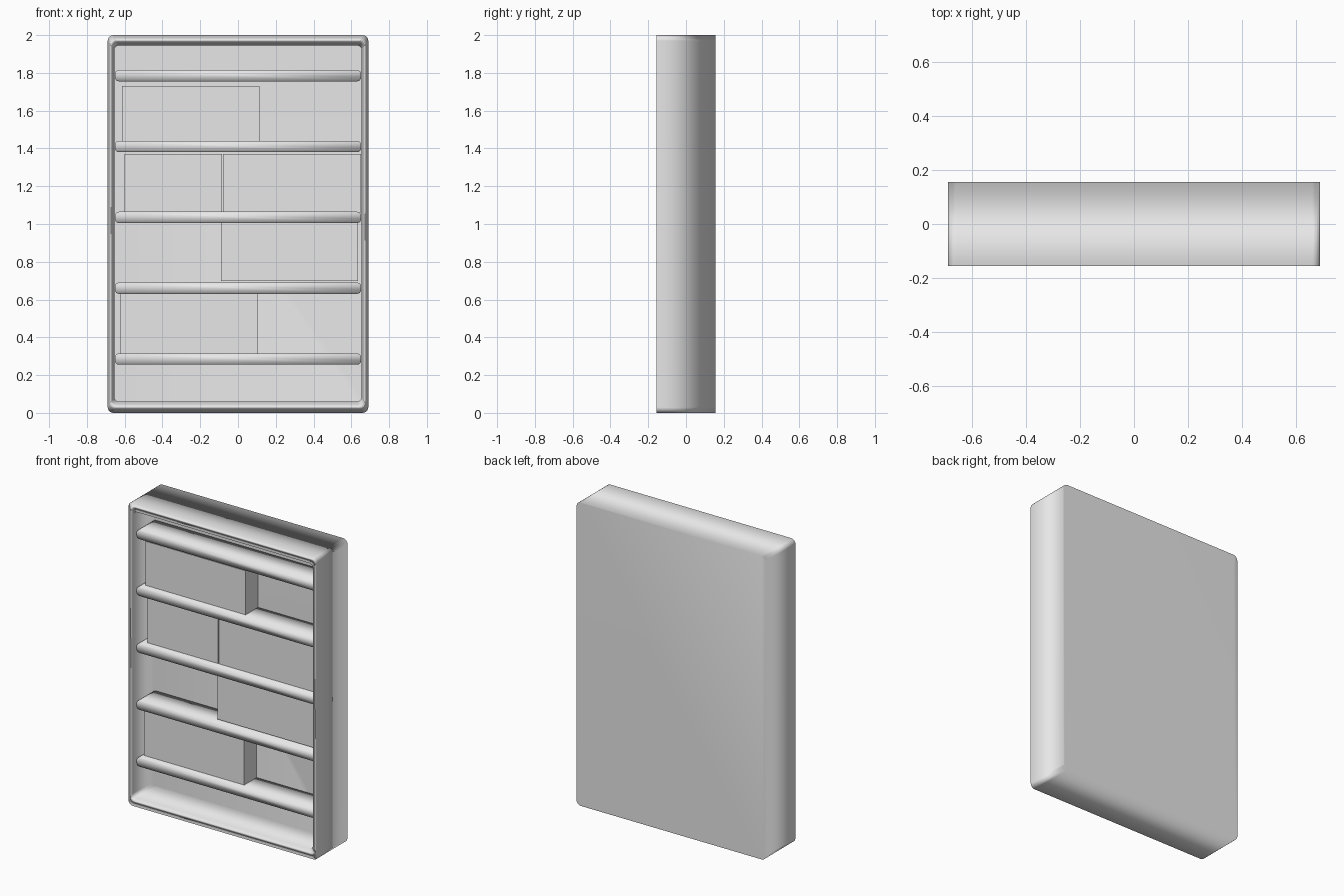
import bpy, bmesh, math

cube = bpy.data.objects.get("Cube")
if cube:
    bpy.data.objects.remove(cube, do_unlink=True)

grey = bpy.data.materials.new("plain_grey")
grey.use_nodes = True
colour = (0.8, 0.8, 0.8, 1)
grey.diffuse_color = colour
grey.node_tree.nodes["Principled BSDF"].inputs["Base Color"].default_value = colour


def outline(x0, x1, z0, z1, r, steps=4):
    """Rectangle in x and z with rounded corners."""
    if r == 0:
        return [(x1, z1), (x0, z1), (x0, z0), (x1, z0)]
    centres = [(x1 - r, z1 - r), (x0 + r, z1 - r), (x0 + r, z0 + r), (x1 - r, z0 + r)]
    points = []
    for corner, (cx, cz) in enumerate(centres):
        for i in range(steps + 1):
            a = math.pi / 2 * (corner + i / steps)
            points.append((cx + r * math.cos(a), cz + r * math.sin(a)))
    return points


def loft(name, sections, smooth):
    """Joins outlines placed at successive depths and caps both ends."""
    bm = bmesh.new()
    loops = [[bm.verts.new((x, y, z)) for x, z in pts] for y, pts in sections]
    n = len(loops[0])
    for a, b in zip(loops, loops[1:]):
        for i in range(n):
            j = (i + 1) % n
            bm.faces.new((a[i], a[j], b[j], b[i]))
    bm.faces.new(loops[0])
    bm.faces.new(loops[-1])
    bmesh.ops.recalc_face_normals(bm, faces=bm.faces)
    for f in bm.faces:
        f.smooth = smooth
    mesh = bpy.data.meshes.new(name)
    bm.to_mesh(mesh)
    bm.free()
    mesh.materials.append(grey)
    obj = bpy.data.objects.new(name, mesh)
    bpy.context.collection.objects.link(obj)
    return obj


FRONT, BACK, PANEL = -0.155, 0.155, 0.045

# Case: rounded outer shell with an open front and a thick back
outer = outline(-0.69, 0.69, 0, 2, 0.03)
inner = outline(-0.655, 0.655, 0.06, 1.945, 0.025)
case = loft("case", [(BACK, outer), (FRONT, outer), (FRONT, inner), (PANEL, inner)], True)
weighted = case.modifiers.new("soft_normals", 'WEIGHTED_NORMAL')
weighted.mode = 'FACE_AREA'

# Five evenly spaced shelves with rounded ends
for i in range(5):
    z = 0.285 + 0.375 * i
    bar = outline(-0.652, 0.652, z - 0.03, z + 0.03, 0.022)
    loft(f"shelf_{i + 1}", [(-0.125, bar), (PANEL + 0.01, bar)], True)

# Blocks standing on the shelves: x range, z range
blocks = [
    (-0.625, 0.105, 0.31, 0.635),
    (-0.09, 0.635, 0.697, 1.01),
    (-0.60, -0.085, 1.06, 1.37),
    (-0.08, 0.65, 1.06, 1.37),
    (-0.615, 0.115, 1.435, 1.73),
]
for i, extent in enumerate(blocks):
    box = outline(*extent, 0)
    loft(f"block_{i + 1}", [(-0.085, box), (PANEL + 0.005, box)], False)
